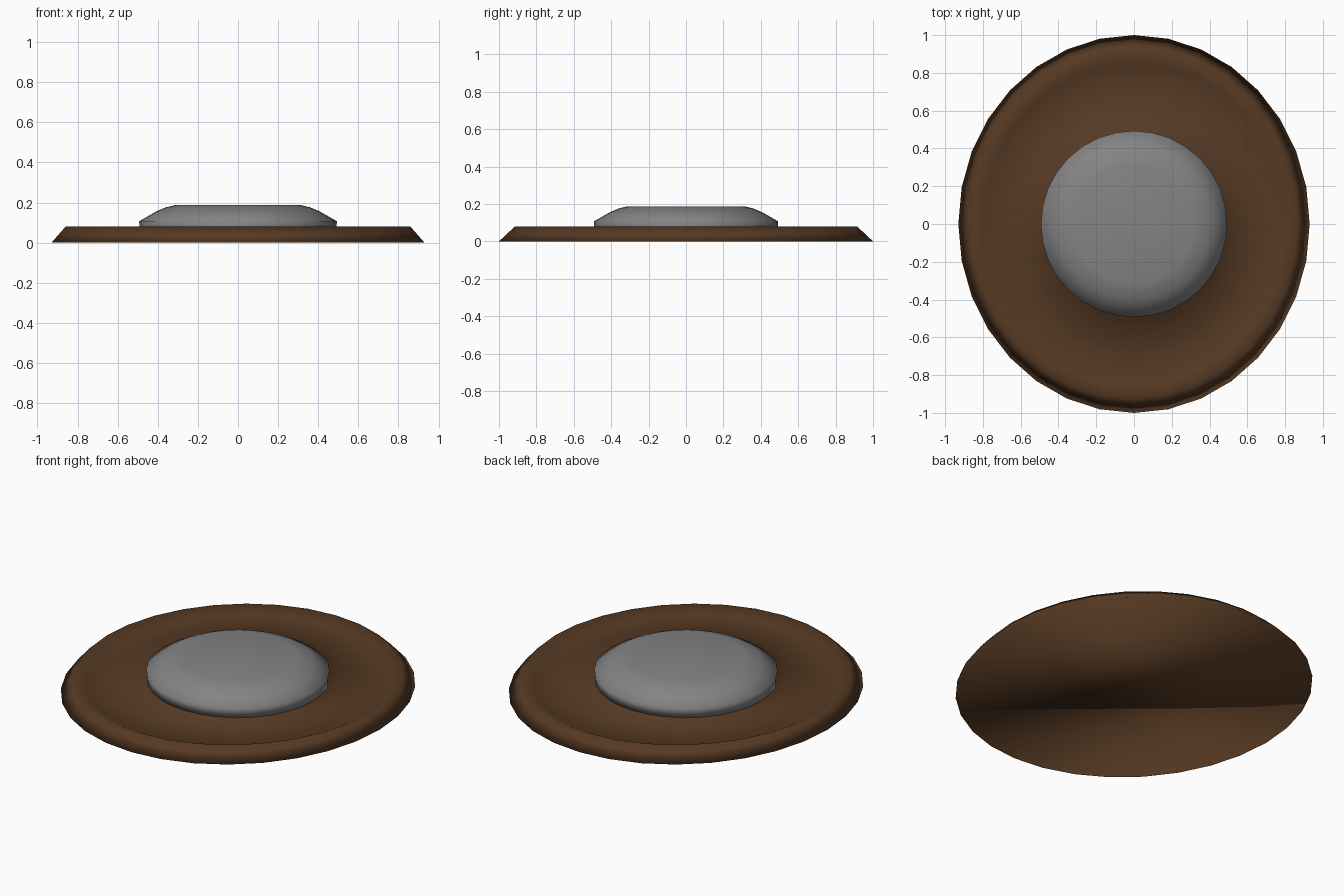
import bpy, bmesh
from math import cos, sin, tau

if "Cube" in bpy.data.objects:
    bpy.data.objects.remove(bpy.data.objects["Cube"])

SIDES = 32


def turned(name, profile, color):
    """Closed turned solid from (x radius, y radius, z) rings, bottom to top."""
    bm = bmesh.new()
    rings = []
    for rx, ry, z in profile:
        rings.append([bm.verts.new((rx * cos(tau * i / SIDES), ry * sin(tau * i / SIDES), z))
                      for i in range(SIDES)])
    for low, high in zip(rings, rings[1:]):
        for i in range(SIDES):
            j = (i + 1) % SIDES
            bm.faces.new((low[i], low[j], high[j], high[i]))
    bm.faces.new(rings[0][::-1])
    bm.faces.new(rings[-1])
    for f in bm.faces:
        f.smooth = True
    mesh = bpy.data.meshes.new(name)
    bm.to_mesh(mesh)
    bm.free()
    mat = bpy.data.materials.new(name + "_color")
    mat.diffuse_color = (*color, 1)
    mat.use_nodes = True
    mat.node_tree.nodes["Principled BSDF"].inputs["Base Color"].default_value = mat.diffuse_color
    mesh.materials.append(mat)
    obj = bpy.data.objects.new(name, mesh)
    bpy.context.collection.objects.link(obj)
    return obj


# Slightly oval plate: sloping rim, shallow sunken floor, small boss under the pad
turned("base_plate",
       [(0.93, 1.0, 0.0), (0.86, 0.915, 0.08), (0.80, 0.855, 0.05),
        (0.485, 0.485, 0.05), (0.47, 0.47, 0.09)],
       (0.093, 0.042, 0.017))

# Round grey pad with a domed shoulder, standing on the sunken floor
turned("centre_pad",
       [(r, r, z) for r, z in
        [(0.49, 0.05), (0.493, 0.107), (0.405, 0.157), (0.36, 0.176), (0.315, 0.187)]],
       (0.23, 0.23, 0.23))
